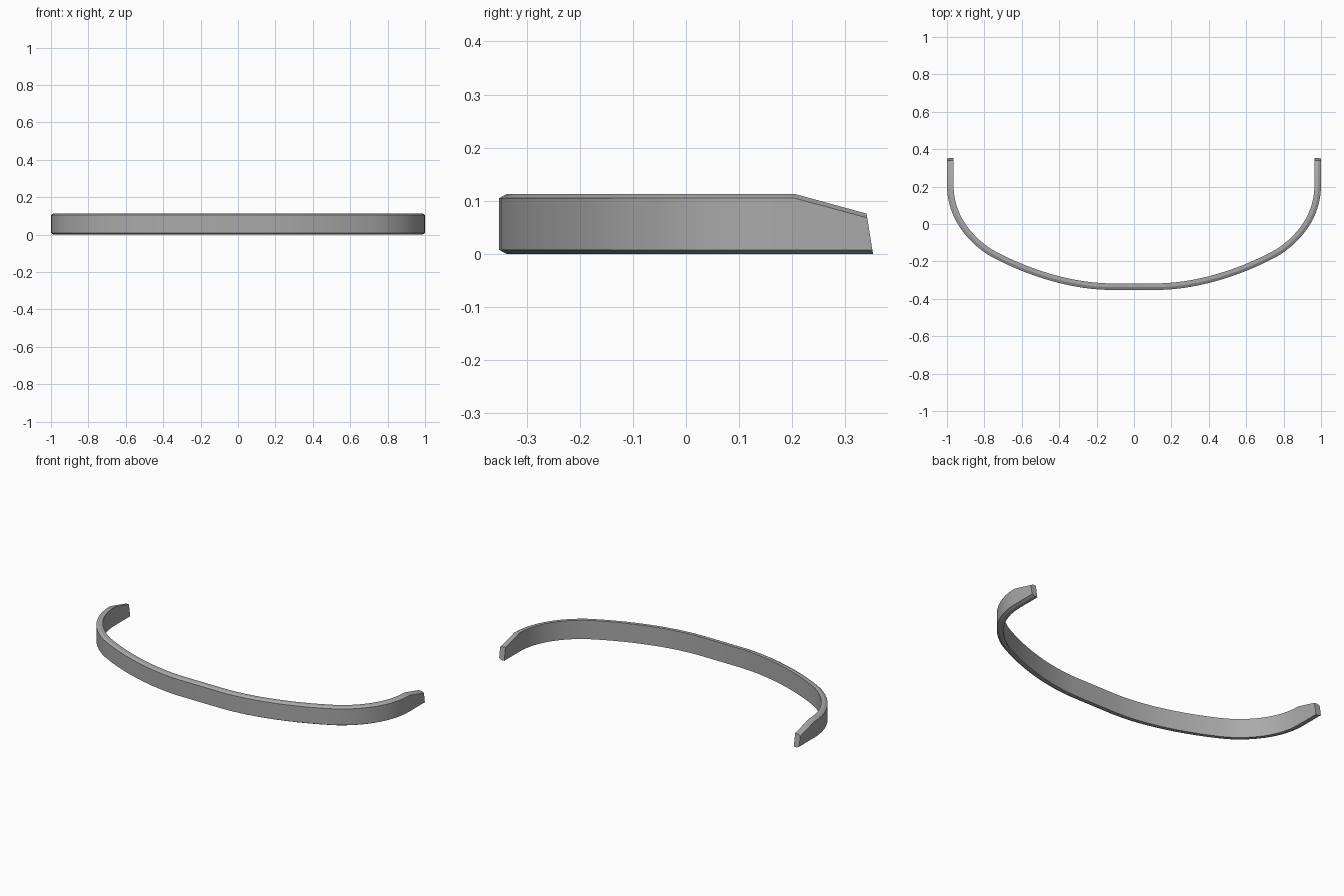
import bpy
import bmesh
import math
from mathutils import Vector
from mathutils.geometry import interpolate_bezier

cube = bpy.data.objects.get("Cube")
if cube:
    bpy.data.objects.remove(cube)

HEIGHT, CHAMFER, END_Y, TAPER_Y = 0.113, 0.008, 0.352, 0.205

grey = bpy.data.materials.new("plain grey")
grey.use_nodes = True
grey.diffuse_color = (0.4, 0.4, 0.4, 1)
grey.node_tree.nodes["Principled BSDF"].inputs["Base Color"].default_value = (0.4, 0.4, 0.4, 1)


def arc(*points):
    return interpolate_bezier(*[Vector(p) for p in points], 12)


# Outer edge of one half: straight end, tight corner, shallow front sweep
half = [Vector((1, END_Y))]
half += arc((1, TAPER_Y), (1, 0.05), (0.91, -0.08), (0.78, -0.165))
half += arc((0.78, -0.165), (0.62, -0.255), (0.38, -0.345), (0.15, -0.352))[1:]
path = half + [Vector((-p.x, p.y)) for p in reversed(half)]

# Cross-section as (inset from outer edge, height), chamfered on the outside
section = [(0, CHAMFER), (0, HEIGHT - CHAMFER), (0.015, HEIGHT),
           (0.035, HEIGHT), (0.035, 0), (0.015, 0)]

# Sweep the section along the path
bm = bmesh.new()
rings = []
for i, p in enumerate(path):
    before = path[max(i - 1, 0)]
    after = path[min(i + 1, len(path) - 1)]
    along = (after - before).normalized()
    if abs(p.y - TAPER_Y) < 1e-4:
        along = Vector((0, -1 if p.x > 0 else 1))
    inward = Vector((along.y, -along.x))
    is_end = i in (0, len(path) - 1)
    ring = []
    for inset, z in section:
        q = p + inward * inset
        if is_end:
            # Top slopes down to the tip, and the tip face leans forward
            if z > HEIGHT / 2:
                z -= 0.037
            q.y -= 0.16 * z
        ring.append(bm.verts.new((q.x, q.y, z)))
    rings.append(ring)

n = len(section)
for a, b in zip(rings, rings[1:]):
    for k in range(n):
        bm.faces.new((a[k], a[(k + 1) % n], b[(k + 1) % n], b[k]))
bm.faces.new(rings[0])
bm.faces.new(rings[-1])
bmesh.ops.recalc_face_normals(bm, faces=bm.faces)

mesh = bpy.data.meshes.new("curved_bumper")
bm.to_mesh(mesh)
bm.free()
mesh.materials.append(grey)
bumper = bpy.data.objects.new("curved_bumper", mesh)
bpy.context.collection.objects.link(bumper)

# Smooth along the sweep, sharp along the chamfers
bpy.context.view_layer.objects.active = bumper
bumper.select_set(True)
bpy.ops.object.shade_smooth_by_angle(angle=math.radians(20))
